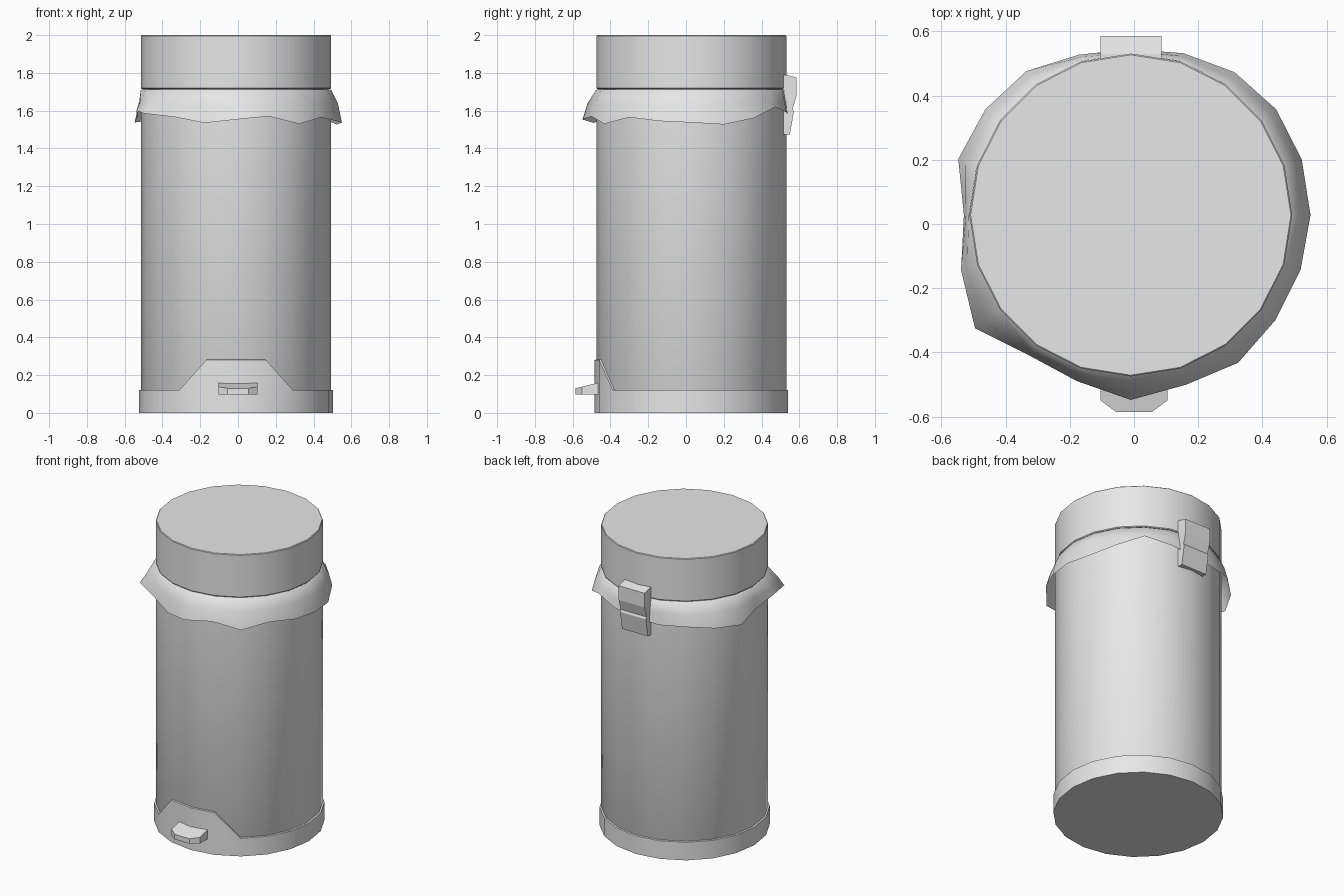
import bpy, bmesh
from math import cos, sin, radians

cube = bpy.data.objects.get("Cube")
if cube:
    bpy.data.objects.remove(cube, do_unlink=True)

CX, CY, SIDES = -0.01, 0.028, 20

grey = bpy.data.materials.new("plain grey")
grey.use_nodes = True
grey.diffuse_color = (0.8, 0.8, 0.8, 1)
grey.node_tree.nodes["Principled BSDF"].inputs["Base Color"].default_value = (0.8, 0.8, 0.8, 1)


def finish(name, bm, angle=35):
    bmesh.ops.recalc_face_normals(bm, faces=bm.faces)
    mesh = bpy.data.meshes.new(name)
    bm.to_mesh(mesh)
    bm.free()
    obj = bpy.data.objects.new(name, mesh)
    bpy.context.collection.objects.link(obj)
    mesh.materials.append(grey)
    bpy.ops.object.select_all(action='DESELECT')
    obj.select_set(True)
    bpy.context.view_layer.objects.active = obj
    bpy.ops.object.shade_smooth_by_angle(angle=radians(angle))
    return obj


def ring(radii, heights):
    """One loop of points around the bin axis."""
    return [(CX + r * cos(radians(360 / SIDES * i)), CY + r * sin(radians(360 / SIDES * i)), z)
            for i, (r, z) in enumerate(zip(radii, heights))]


def even(r, z):
    return ring([r] * SIDES, [z] * SIDES)


def loft(name, rings, caps=True, angle=35):
    """Skin consecutive loops of points, closing the ends if wanted."""
    bm = bmesh.new()
    loops = [[bm.verts.new(p) for p in loop] for loop in rings]
    n = len(loops[0])
    for a, b in zip(loops, loops[1:]):
        for i in range(n):
            j = (i + 1) % n
            bm.faces.new((a[i], a[j], b[j], b[i]))
    if caps:
        bm.faces.new(loops[0])
        bm.faces.new(loops[-1])
    return finish(name, bm, angle)


# Bin body and lid
loft("body", [even(0.5, 0.01), even(0.503, 0.015), even(0.503, 1.70), even(0.497, 1.706)])
loft("lid_neck", [even(0.49, 1.69), even(0.49, 1.73)])
loft("lid", [even(0.498, 1.714), even(0.503, 1.719), even(0.503, 1.996), even(0.499, 2.0)])

# Base band, raised into a panel behind the pedal
panel = [0.28 if i in (14, 15, 16) else 0.12 for i in range(SIDES)]
loft("base_band", [even(0.513, 0), ring([0.513] * SIDES, panel),
                   ring([0.5] * SIDES, [z + 0.003 for z in panel]), even(0.5, 0.01)],
     caps=False)
loft("base_floor", [even(0.513, 0), even(0.5, 0.01)])

# Loose bag hem folded over the rim, counter-clockwise from the left side
hem_r = [0.56, 0.56, 0.56, 0.55, 0.53, 0.517, 0.525, 0.554, 0.56, 0.565,
         0.52, 0.556, 0.60, 0.54, 0.544, 0.576, 0.556, 0.569, 0.557, 0.556]
hem_z = [1.537, 1.527, 1.56, 1.62, 1.59, 1.57, 1.56, 1.57, 1.55, 1.537,
         1.57, 1.60, 1.585, 1.565, 1.535, 1.553, 1.57, 1.53, 1.565, 1.545]
mid_r = [0.504 + 0.62 * (r - 0.504) for r in hem_r]
loft("bag_hem", [even(0.497, 1.712), even(0.505, 1.708),
                 ring(mid_r, [1.64] * SIDES), ring(hem_r, hem_z)], caps=False, angle=60)


def outline(points, z):
    return [(x, y, z(y)) for x, y in points]


# Foot pedal with clipped front corners and a sloping top
half = [(0.104, -0.46), (0.104, -0.55), (0.055, -0.586)]
pedal = half + [(-x, y) for x, y in reversed(half)]
loft("pedal", [outline(pedal, lambda y: 0.097),
               outline(pedal, lambda y: 0.13 + (y + 0.586) * 0.24)], angle=30)

# Rear hinge clip, a side profile stretched across x
clip = [(0.51, 1.79), (0.53, 1.79), (0.585, 1.775), (0.585, 1.68), (0.565, 1.61),
        (0.571, 1.595), (0.55, 1.475), (0.51, 1.475)]
loft("hinge_clip", [[(CX + s * 0.095, y, z) for y, z in clip] for s in (-1, 1)], angle=15)
